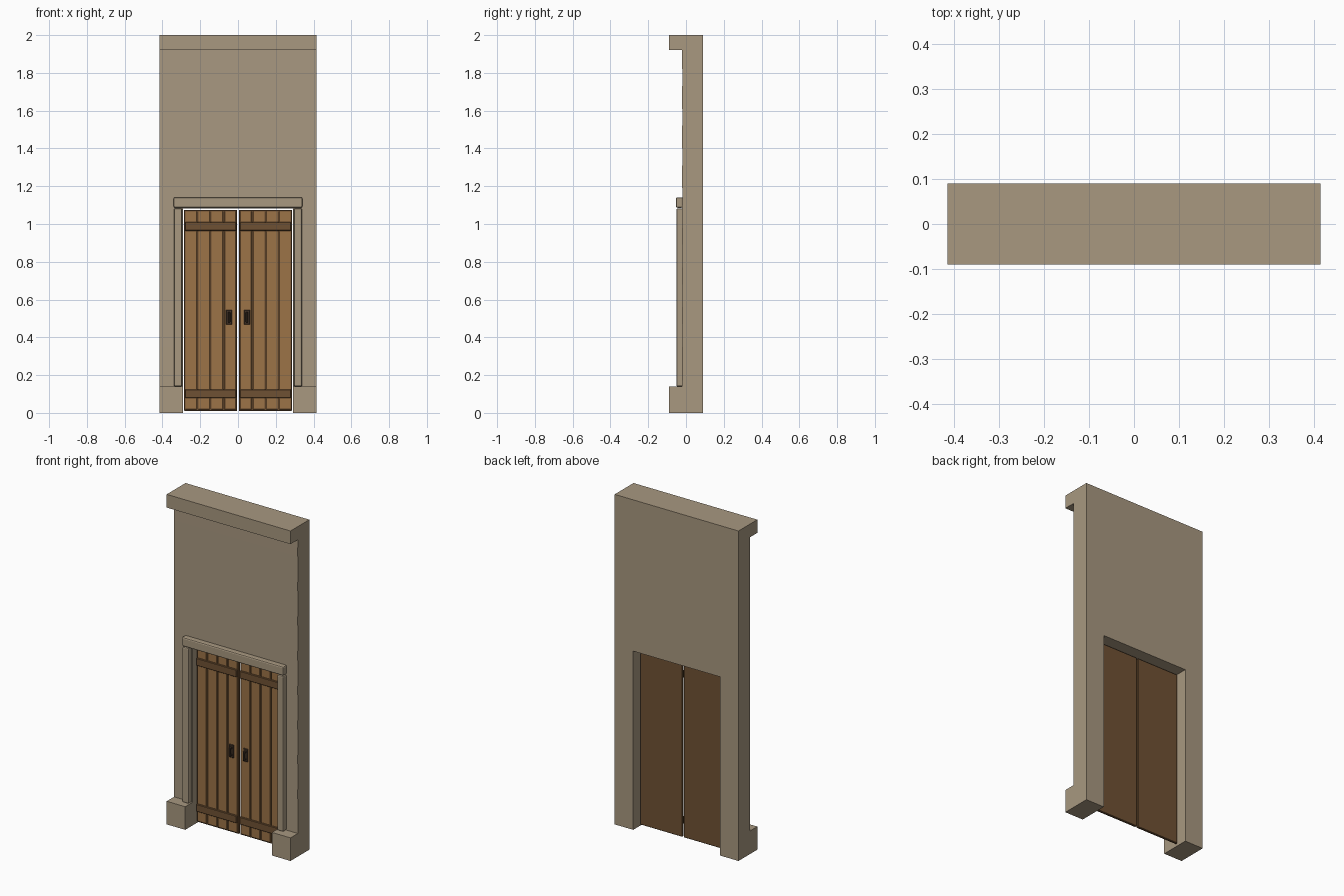
import bpy
import bmesh

default = bpy.data.objects.get("Cube")
if default:
    bpy.data.objects.remove(default, do_unlink=True)


def material(name, rgb):
    linear = [((c / 255 + 0.055) / 1.055) ** 2.4 for c in rgb] + [1]
    mat = bpy.data.materials.new(name)
    mat.use_nodes = True
    mat.diffuse_color = linear
    mat.node_tree.nodes["Principled BSDF"].inputs["Base Color"].default_value = linear
    return mat


STONE = material("warm stone", (168, 152, 128))
PLANK = material("plank wood", (156, 115, 71))
DARK_WOOD = material("dark wood", (111, 81, 51))
IRON = material("dark iron", (68, 52, 40))


def add_object(name, bm, mat):
    bmesh.ops.recalc_face_normals(bm, faces=bm.faces)
    mesh = bpy.data.meshes.new(name)
    bm.to_mesh(mesh)
    bm.free()
    mesh.materials.append(mat)
    obj = bpy.data.objects.new(name, mesh)
    bpy.context.collection.objects.link(obj)
    return obj


def box(name, x, y, z, mat, bevel=0, segments=1):
    """Box spanning the given (low, high) ranges, with optional bevelled edges."""
    bm = bmesh.new()
    bmesh.ops.create_cube(bm, size=1)
    for v in bm.verts:
        v.co = [(r[0] + r[1]) / 2 + c * (r[1] - r[0]) for c, r in zip(v.co, (x, y, z))]
    if bevel:
        bmesh.ops.bevel(bm, geom=bm.edges[:], offset=bevel, segments=segments,
                        profile=0.5, affect='EDGES')
    return add_object(name, bm, mat)


def extrude_x(name, profile, half_width, mat):
    """Prism of a (y, z) profile along x."""
    bm = bmesh.new()
    face = bm.faces.new([bm.verts.new((-half_width, y, z)) for y, z in profile])
    grown = bmesh.ops.extrude_face_region(bm, geom=[face])["geom"]
    bmesh.ops.translate(bm, vec=(2 * half_width, 0, 0),
                        verts=[g for g in grown if isinstance(g, bmesh.types.BMVert)])
    return add_object(name, bm, mat)


# Wall section with plinth, slightly lapped courses and cornice
FRONT, BACK, FOOT, EAVE, LAP = -0.02, 0.09, 0.14, 1.92, 0.001
COURSE = 0.21
profile = [(BACK, 0), (BACK, 2), (-BACK, 2), (-BACK, EAVE), (FRONT, EAVE)]
for i in range(8, 0, -1):
    seam = FOOT + COURSE * i
    profile += [(FRONT - LAP, seam), (FRONT + LAP, seam)]
profile += [(FRONT, FOOT), (-BACK, FOOT), (-BACK, 0)]
wall = extrude_x("wall", profile, 0.415, STONE)

# Doorway cut through the wall
cutter = box("doorway_cutter", (-0.291, 0.291), (-0.3, 0.3), (-0.2, 1.083), STONE)
cutter.hide_render = True
cut = wall.modifiers.new("doorway", 'BOOLEAN')
cut.operation = 'DIFFERENCE'
cut.solver = 'EXACT'
cut.object = cutter
bpy.context.view_layer.objects.active = wall
bpy.ops.object.modifier_apply(modifier=cut.name)
bpy.data.objects.remove(cutter, do_unlink=True)

# Door surround
box("lintel", (-0.341, 0.341), (-0.053, -0.015), (1.086, 1.141), STONE, 0.008, 2)

for side, s in (("left", 1), ("right", -1)):
    def span(a, b):
        return tuple(sorted((s * a, s * b)))

    box(side + "_post", span(0.296, 0.339), (-0.051, -0.015), (FOOT, 1.082), STONE, 0.007, 2)

    # Door leaf: backing panel, four planks and two cross rails
    inner, outer = 0.004, 0.286
    box(side + "_door_panel", span(inner, outer), (0.015, 0.03), (0.01, 1.075), DARK_WOOD, 0.003)
    pitch = (outer - inner - 0.006) / 4
    for i in range(4):
        start = inner + 0.003 + i * pitch
        box(f"{side}_plank_{i + 1}", span(start + 0.004, start + pitch - 0.004),
            (0.008, 0.02), (0.018, 1.067), PLANK, 0.002)
    for label, z in (("lower", 0.102), ("upper", 0.987)):
        box(f"{side}_{label}_rail", span(inner + 0.005, outer - 0.005),
            (0.0, 0.012), (z - 0.023, z + 0.023), DARK_WOOD, 0.003)

    # Handle: back plate, two stubs and a grip
    box(side + "_handle_plate", span(0.032, 0.063), (0.002, 0.01), (0.467, 0.546), IRON, 0.003)
    for label, z in (("lower", 0.485), ("upper", 0.528)):
        box(f"{side}_handle_{label}_stub", span(0.042, 0.053),
            (-0.01, 0.004), (z - 0.005, z + 0.005), IRON)
    box(side + "_handle_grip", span(0.041, 0.054), (-0.015, -0.007), (0.478, 0.535), IRON, 0.003)
